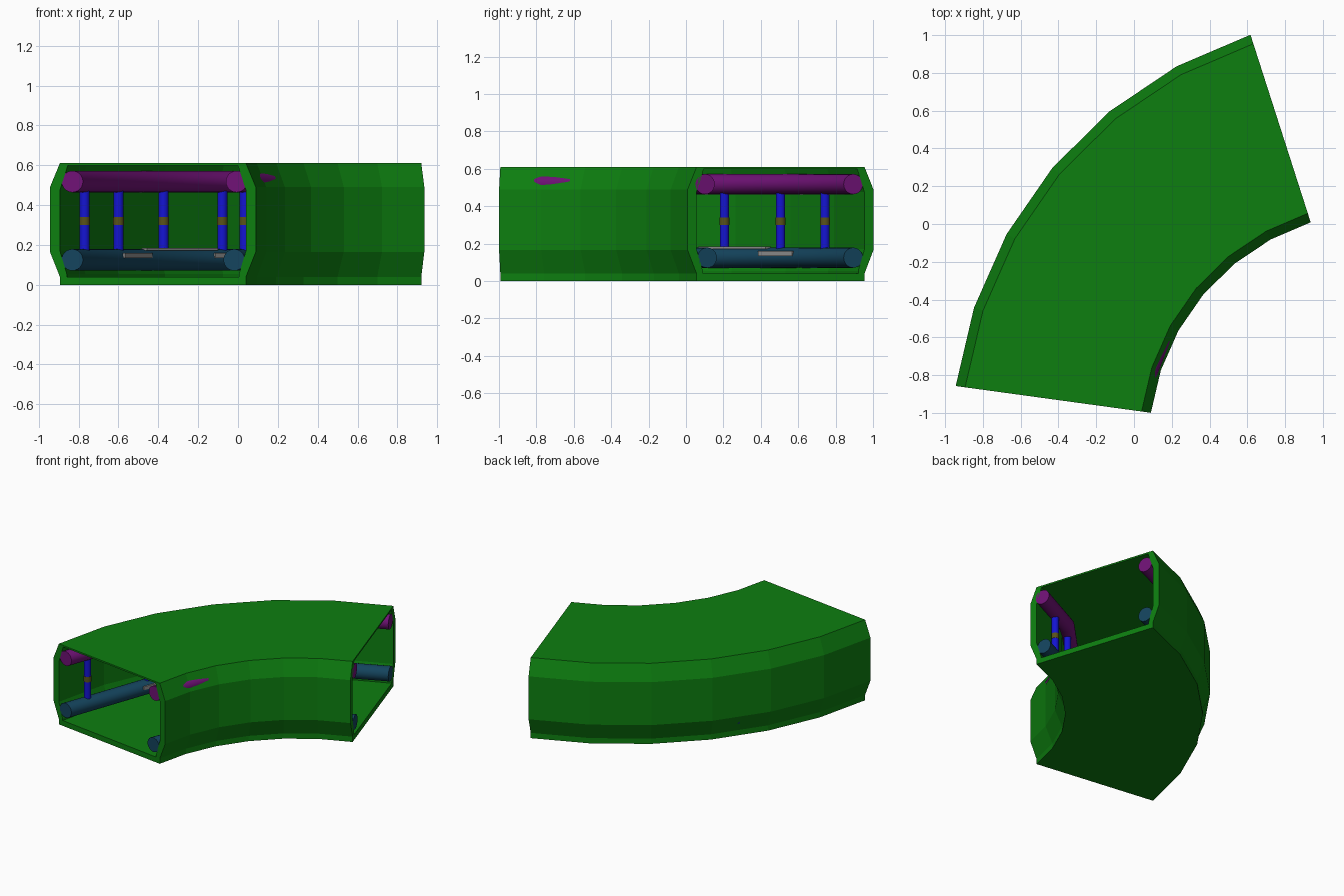
import bpy, bmesh, math
from mathutils import Vector

cube = bpy.data.objects.get("Cube")
if cube:
    bpy.data.objects.remove(cube, do_unlink=True)

CX, CY = 1.313, -1.167          # centre of the bend
R_OUT, R_IN = 2.278, 1.235      # outer and inner wall radii
A0, A1, SEGS = 172.2, 107.8, 6  # sweep in degrees


def material(name, rgb):
    m = bpy.data.materials.new(name)
    m.use_nodes = True
    m.diffuse_color = (*rgb, 1)
    m.node_tree.nodes["Principled BSDF"].inputs["Base Color"].default_value = (*rgb, 1)
    return m


GREEN = material("shell green", (0.004, 0.21, 0.005))
PURPLE = material("upper pipe purple", (0.16, 0.006, 0.18))
TEAL = material("lower pipe teal", (0.007, 0.058, 0.11))
BLUE = material("post blue", (0.007, 0.007, 0.65))
OLIVE = material("collar olive", (0.10, 0.085, 0.01))
GREY = material("tread grey", (0.3, 0.3, 0.3))


def polar(radius, deg, z=0.0):
    a = math.radians(deg)
    return Vector((CX + radius * math.cos(a), CY + radius * math.sin(a), z))


def add_object(name, bm, mat, smooth=False):
    bmesh.ops.recalc_face_normals(bm, faces=bm.faces)
    mesh = bpy.data.meshes.new(name)
    bm.to_mesh(mesh)
    bm.free()
    mesh.materials.append(mat)
    ob = bpy.data.objects.new(name, mesh)
    bpy.context.collection.objects.link(ob)
    if smooth:
        bpy.ops.object.select_all(action="DESELECT")
        ob.select_set(True)
        bpy.context.view_layer.objects.active = ob
        bpy.ops.object.shade_smooth_by_angle(angle=math.radians(40))
    return ob


# Curved hollow shell: (inset, height) side profiles swept round the bend
outside = [(0.05, 0), (0.05, 0.04), (0, 0.165), (0, 0.49), (0.05, 0.61)]
inside = [(0.085, 0.04), (0.085, 0.055), (0.05, 0.17), (0.05, 0.475), (0.09, 0.598)]


def section(bm, side, deg):
    pts = [polar(R_OUT - d, deg, z) for d, z in side]
    pts += [polar(R_IN + d, deg, z) for d, z in reversed(side)]
    return [bm.verts.new(p) for p in pts]


bm = bmesh.new()
rings = []
for i in range(SEGS + 1):
    deg = A0 + (A1 - A0) * i / SEGS
    rings.append((section(bm, outside, deg), section(bm, inside, deg)))
count = len(rings[0][0])
for k in range(count):
    n = (k + 1) % count
    for a, b in zip(rings, rings[1:]):
        for s in (0, 1):
            bm.faces.new((a[s][k], a[s][n], b[s][n], b[s][k]))
    for o, c in (rings[0], rings[-1]):
        bm.faces.new((o[k], o[n], c[n], c[k]))
add_object("curved_shell", bm, GREEN)


# Pipes: three straight runs with two mitred bends
def route(r_end, r_bend):
    return [polar(r_end, A0), polar(r_bend, 145), polar(r_bend, 126), polar(r_end, A1)]


def pipe(name, path, z, radius, mat, sides=24):
    bm = bmesh.new()
    dirs = [(b - a).normalized() for a, b in zip(path, path[1:])]
    loops = []
    for i, p in enumerate(path):
        if i in (0, len(path) - 1):
            across = (p - Vector((CX, CY, 0))).normalized()
            stretch = 1
        else:
            mid = (dirs[i - 1] + dirs[i]).normalized()
            across = Vector((-mid.y, mid.x, 0))
            stretch = 1 / mid.dot(dirs[i])
        loops.append([])
        for k in range(sides):
            t = math.tau * k / sides
            q = p + across * (radius * stretch * math.cos(t))
            loops[-1].append(bm.verts.new((q.x, q.y, z + radius * math.sin(t))))
    for a, b in zip(loops, loops[1:]):
        for k in range(sides):
            n = (k + 1) % sides
            bm.faces.new((a[k], a[n], b[n], b[k]))
    bm.faces.new(loops[0])
    bm.faces.new(loops[-1])
    add_object(name, bm, mat, True)


def cylinder(name, p, z0, z1, radius, mat):
    bm = bmesh.new()
    bmesh.ops.create_cone(bm, cap_ends=True, segments=16, radius1=radius,
                          radius2=radius, depth=z1 - z0)
    bmesh.ops.translate(bm, verts=bm.verts, vec=(p.x, p.y, (z0 + z1) / 2))
    add_object(name, bm, mat, True)


Z_LOW, Z_HIGH, PIPE_R = 0.125, 0.518, 0.054
stops = [(0, 0.18), (0, 0.67), (1, 0.22), (1, 0.8), (2, 0.47)]
outer_route = route(2.165, 2.195)
inner_upper = route(1.333, 1.333)
inner_lower = route(1.345, 1.35)
for side, high, low in (("outer", outer_route, outer_route),
                        ("inner", inner_upper, inner_lower)):
    pipe(side + "_upper_pipe", high, Z_HIGH, PIPE_R, PURPLE)
    pipe(side + "_lower_pipe", low, Z_LOW, PIPE_R, TEAL)
    # Upright posts with a collar at mid height
    for i, (run, t) in enumerate(stops):
        p = high[run].lerp(high[run + 1], t)
        cylinder(f"{side}_post_{i}", p, Z_LOW, Z_HIGH, 0.025, BLUE)
        cylinder(f"{side}_collar_{i}", p, 0.30, 0.34, 0.027, OLIVE)


# Grey tread strips along the outer lower pipe
def strip(name, run, t0, t1, inset, width, z0, z1):
    a, b = (outer_route[run].lerp(outer_route[run + 1], t) for t in (t0, t1))
    d = (b - a).normalized()
    inward = Vector((d.y, -d.x, 0))
    bm = bmesh.new()
    quad = [a + inward * inset, b + inward * inset,
            b + inward * (inset + width), a + inward * (inset + width)]
    base = bm.faces.new([bm.verts.new((q.x, q.y, z0)) for q in quad])
    top = bmesh.ops.extrude_face_region(bm, geom=[base])["geom"]
    bmesh.ops.translate(bm, vec=(0, 0, z1 - z0),
                        verts=[v for v in top if isinstance(v, bmesh.types.BMVert)])
    add_object(name, bm, GREY)


strip("upper_tread", 1, 0.0, 0.7, 0.0, 0.04, 0.172, 0.185)
strip("near_tread", 0, 0.6, 1.0, 0.05, 0.01, 0.135, 0.16)
strip("far_tread", 1, 0.65, 1.0, 0.05, 0.01, 0.135, 0.16)
